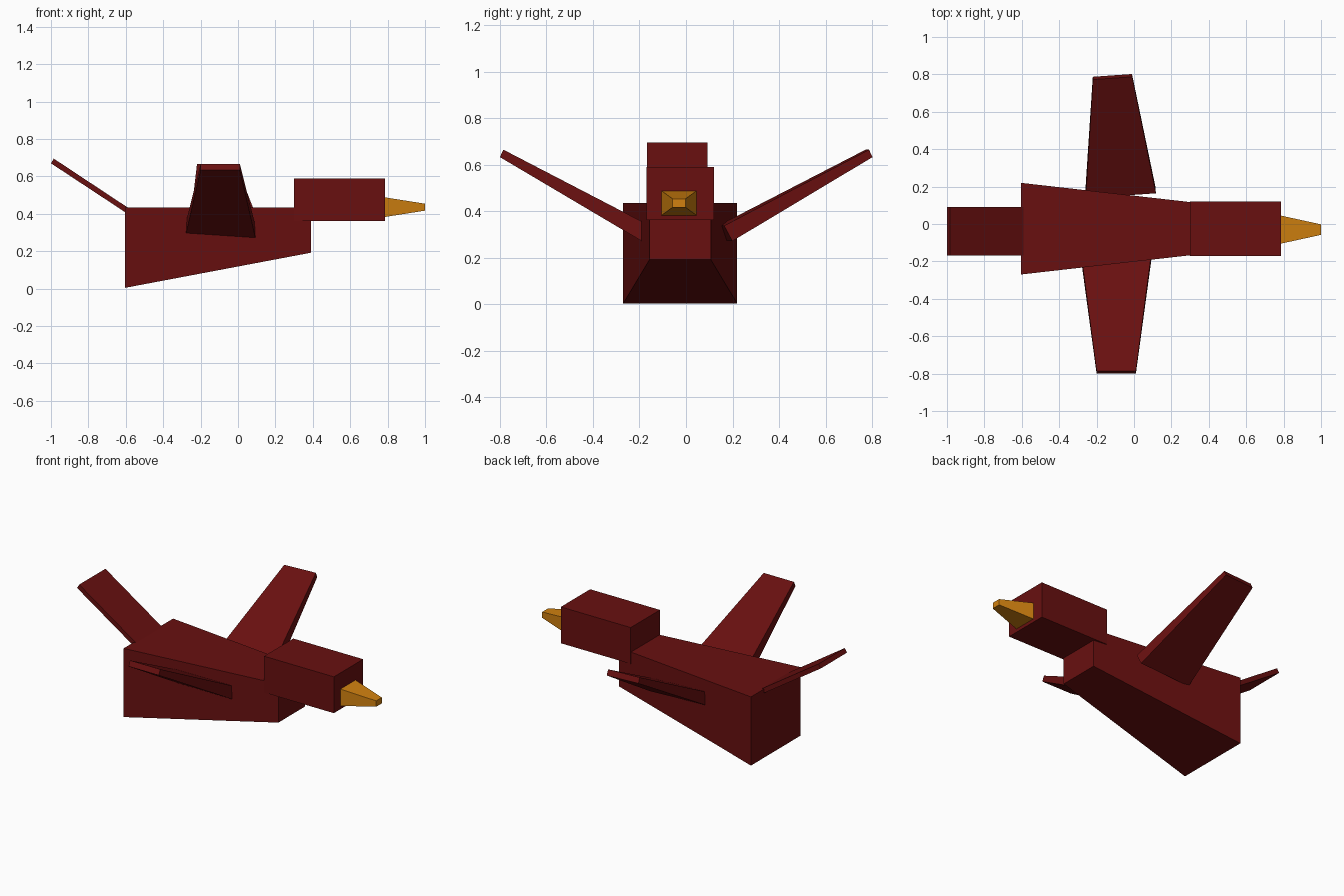
import bpy, bmesh, math
from mathutils import Matrix, Vector

if "Cube" in bpy.data.objects:
    bpy.data.objects.remove(bpy.data.objects["Cube"])


def material(name, rgb):
    m = bpy.data.materials.new(name)
    m.diffuse_color = (*rgb, 1)
    m.use_nodes = True
    m.node_tree.nodes["Principled BSDF"].inputs["Base Color"].default_value = m.diffuse_color
    return m


RED = material("dark red", (0.14, 0.005, 0.005))
ORANGE = material("beak orange", (0.64, 0.22, 0.005))
MID = -0.025  # centre line of the body in y


def loft(name, start, end, mat):
    """Solid joining two four-cornered outlines."""
    bm = bmesh.new()
    a = [bm.verts.new(p) for p in start]
    b = [bm.verts.new(p) for p in end]
    bm.faces.new(a)
    bm.faces.new(b[::-1])
    for i in range(4):
        j = (i + 1) % 4
        bm.faces.new((a[i], b[i], b[j], a[j]))
    bmesh.ops.recalc_face_normals(bm, faces=bm.faces)
    mesh = bpy.data.meshes.new(name)
    bm.to_mesh(mesh)
    bm.free()
    mesh.materials.append(mat)
    ob = bpy.data.objects.new(name, mesh)
    bpy.context.collection.objects.link(ob)
    return ob


def section(x, half, z0, z1, mid=MID):
    """Upright rectangle across the body at x."""
    return [(x, mid - half, z0), (x, mid + half, z0),
            (x, mid + half, z1), (x, mid - half, z1)]


# Body, head and beak
loft("body", section(-0.605, 0.245, 0.004, 0.435), section(0.39, 0.132, 0.192, 0.435), RED)
loft("head", section(0.30, 0.145, 0.362, 0.59), section(0.785, 0.145, 0.362, 0.59), RED)
loft("beak", section(0.785, 0.075, 0.383, 0.488, -0.03),
     section(1.0, 0.028, 0.417, 0.454, -0.03), ORANGE)


# Tail: thin slanted board
def tail_end(top, bottom):
    return [(top[0], -0.168, top[1]), (top[0], 0.092, top[1]),
            (bottom[0], 0.092, bottom[1]), (bottom[0], -0.168, bottom[1])]


loft("tail", tail_end((-0.985, 0.695), (-1.0, 0.67)),
     tail_end((-0.56, 0.414), (-0.575, 0.39)), RED)


# Wings: tapered boards, thicker at the root; the rear one is yawed slightly
def wing(name, side, yaw, shift):
    def end(x0, x1, upper, lower):
        pts = [(x0, *upper), (x1, *upper), (x1, *lower), (x0, *lower)]
        return [(x, side * y, z) for x, y, z in pts]
    ob = loft(name, end(-0.283, 0.093, (0.155, 0.338), (0.19, 0.272)),
              end(-0.2, 0.01, (0.785, 0.665), (0.8, 0.633)), RED)
    ob.data.transform(Matrix.Translation(shift) @ Matrix.Rotation(yaw, 4, 'Z'))
    if side > 0:
        ob.data.update()
    return ob


wing("front_wing", -1, 0, Vector((0, 0, 0)))
wing("rear_wing", 1, math.radians(4), Vector((0.035, 0.003, 0)))
